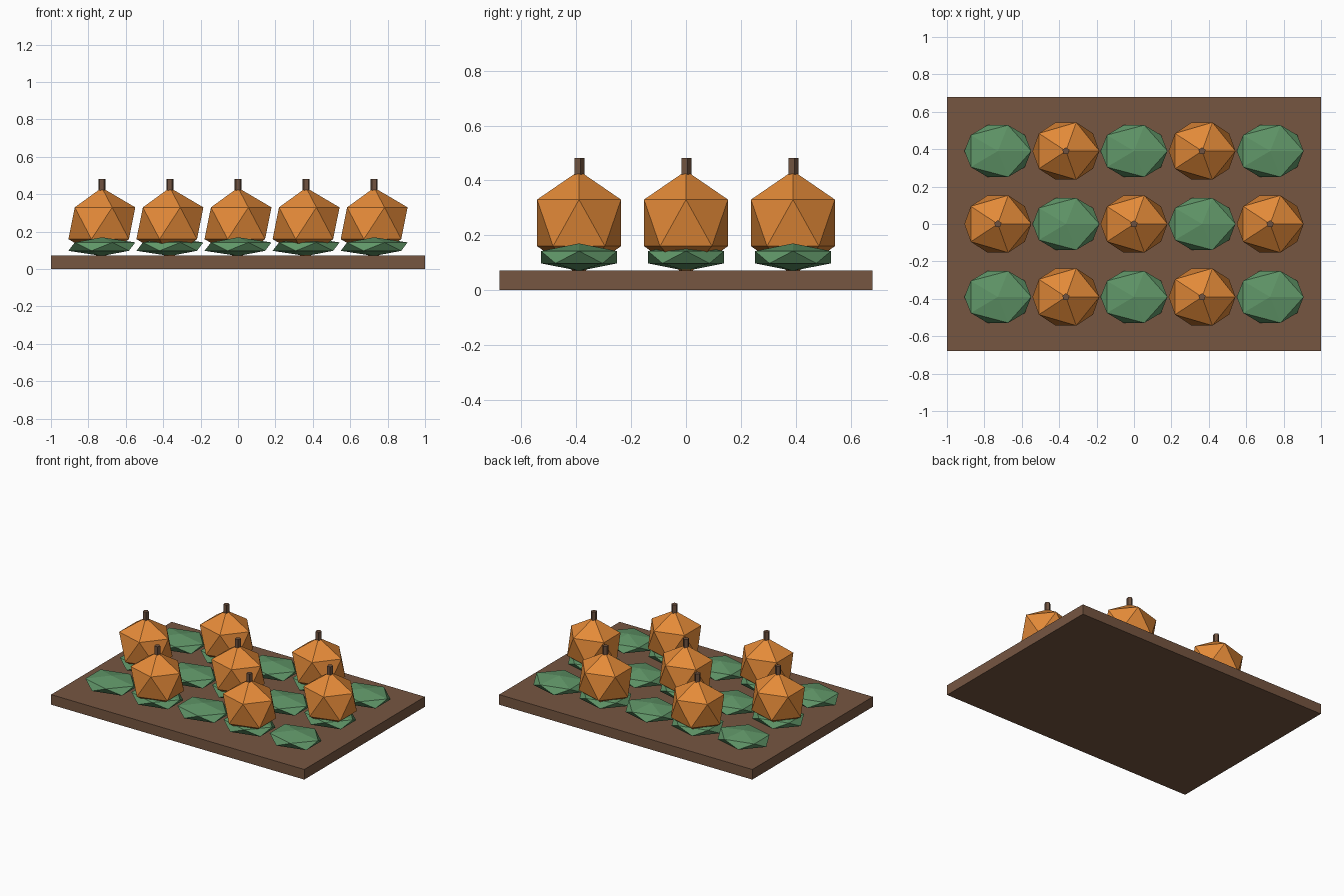
import bpy

if "Cube" in bpy.data.objects:
    bpy.data.objects.remove(bpy.data.objects["Cube"])


def material(name, rgb):
    m = bpy.data.materials.new(name)
    m.diffuse_color = (*rgb, 1)
    m.use_nodes = True
    m.node_tree.nodes["Principled BSDF"].inputs["Base Color"].default_value = m.diffuse_color
    return m


SOIL = material("soil_brown", (0.18, 0.093, 0.053))
STEM = material("stem_brown", (0.16, 0.085, 0.05))
ORANGE = material("pumpkin_orange", (0.775, 0.255, 0.04))
GREEN = material("leaf_green", (0.117, 0.305, 0.138))


def finish(name, mat, scale=(1, 1, 1)):
    o = bpy.context.object
    o.name = name
    o.scale = scale
    o.data.materials.append(mat)
    return o


def faceted_ball(name, loc, radii, mat):
    bpy.ops.mesh.primitive_ico_sphere_add(subdivisions=1, radius=1, location=loc)
    return finish(name, mat, radii)


# soil bed
bpy.ops.mesh.primitive_cube_add(size=1, location=(0, 0, 0.036))
finish("soil_bed", SOIL, (2, 1.36, 0.072))

# rows of leaf clumps, with pumpkins on alternating spots
for row in range(3):
    for col in range(5):
        x, y = (col - 2) * 0.364, (row - 1) * 0.39
        tag = f"{row}_{col}"
        faceted_ball(f"leaves_{tag}", (x, y, 0.12), (0.2, 0.163, 0.05), GREEN)
        if (row + col) % 2 == 1:
            faceted_ball(f"pumpkin_{tag}", (x, y, 0.245), (0.2, 0.18, 0.19), ORANGE)
            bpy.ops.mesh.primitive_cylinder_add(
                vertices=5, radius=0.02, depth=0.08, location=(x, y, 0.441))
            finish(f"stem_{tag}", STEM)
